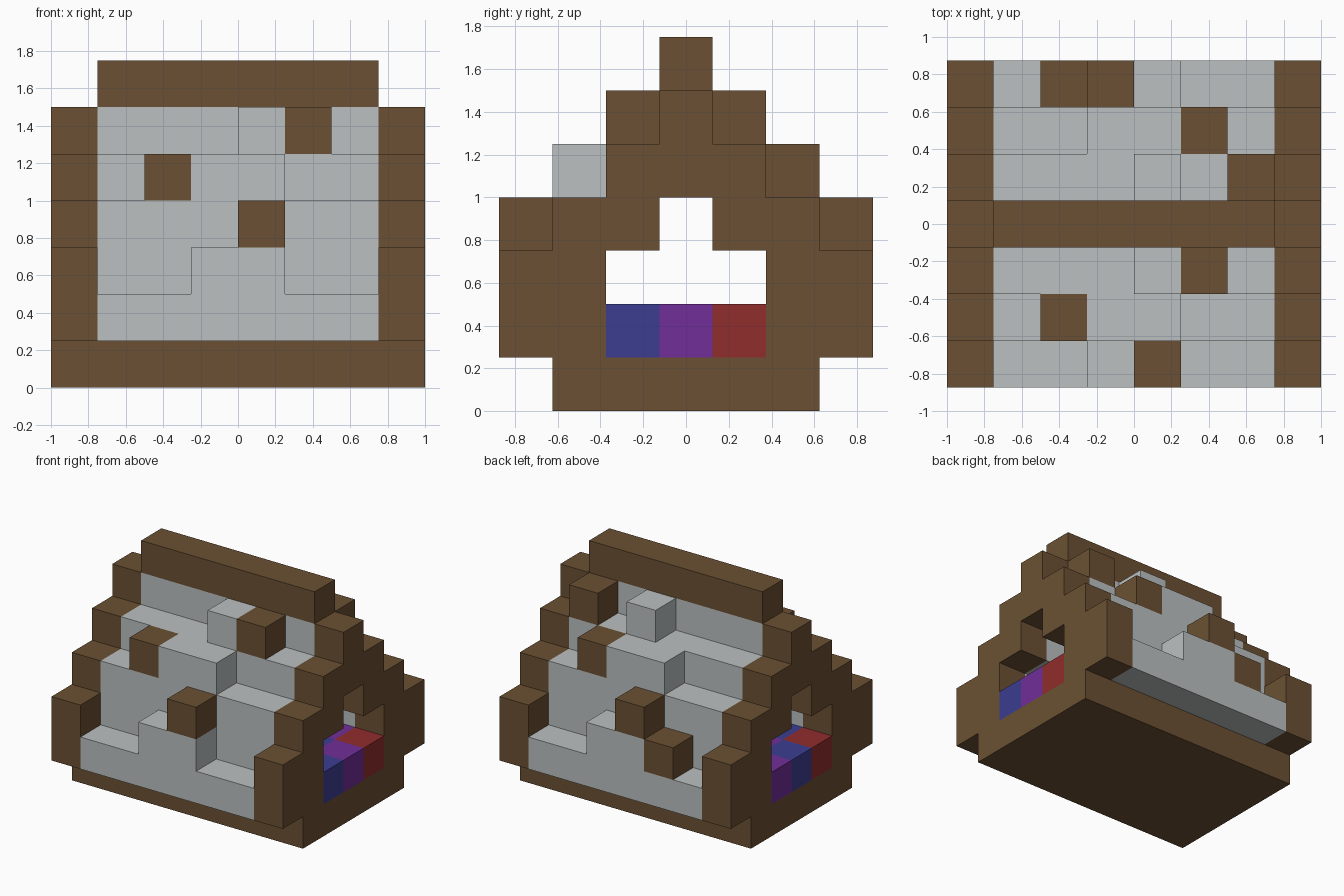
import bpy
import bmesh
from mathutils import Vector

cube = bpy.data.objects.get("Cube")
if cube:
    bpy.data.objects.remove(cube)

CELL = 0.25
ORIGIN = Vector((-1, -0.875, 0))
DEPTH = 7  # cells from front to back


def material(name, r, g, b):
    linear = [((c / 255 + 0.055) / 1.055) ** 2.4 for c in (r, g, b)] + [1]
    mat = bpy.data.materials.new(name)
    mat.use_nodes = True
    mat.diffuse_color = linear
    mat.node_tree.nodes["Principled BSDF"].inputs["Base Color"].default_value = linear
    return mat


BROWN = material("brown wood", 107, 80, 51)
GREY = material("light grey", 187, 192, 192)
BLUE = material("blue", 60, 61, 145)
PURPLE = material("purple", 113, 46, 152)
RED = material("red", 145, 45, 45)


def add_box(bm, box, mat_index=0):
    """Add a box given as cell ranges (x from, to, y from, to, z from, to)."""
    x0, x1, y0, y1, z0, z1 = box
    low = ORIGIN + Vector((x0, y0, z0)) * CELL
    size = Vector((x1 - x0, y1 - y0, z1 - z0)) * CELL
    verts = bmesh.ops.create_cube(bm, size=1)["verts"]
    for v in verts:
        v.co = low + Vector((a * (b + 0.5) for a, b in zip(size, v.co)))
    for face in {f for v in verts for f in v.link_faces}:
        face.material_index = mat_index


def finish(name, bm, mats):
    mesh = bpy.data.meshes.new(name)
    bm.to_mesh(mesh)
    bm.free()
    for mat in mats:
        mesh.materials.append(mat)
    bpy.context.collection.objects.link(bpy.data.objects.new(name, mesh))


def part(name, mat, boxes):
    bm = bmesh.new()
    for box in boxes:
        add_box(bm, box)
    finish(name, bm, [mat])


def both_slopes(boxes):
    """Repeat front boxes on the back slope."""
    back = [(a, b, DEPTH - d, DEPTH - c, e, f) for a, b, c, d, e, f in boxes]
    return boxes + back


def block(x, y, z):
    return (x, x + 1, y, y + 1, z, z + 1)


# Base slab and ridge beam
part("base", BROWN, [(0, 8, 1, 6, 0, 1)])
part("ridge_beam", BROWN, [(1, 7, 3, 4, 6, 7)])

# Stepped end walls with an arched opening
for name, x in (("right_end_wall", 0), ("left_end_wall", 7)):
    e = x + 1
    sides = both_slopes([(x, e, 0, 2, 1, 3), (x, e, 1, 3, 3, 4)])
    part(name, BROWN, sides + [(x, e, 2, 5, 4, 5), (x, e, 3, 4, 5, 6)])

# Stepped roof slopes and the core below the ridge
slopes = both_slopes([(1, 7, 0, 1, 1, 2), (1, 7, 1, 2, 1, 4), (1, 7, 2, 3, 3, 5)])
part("roof", GREY, slopes + [(1, 7, 3, 4, 4, 6)])

# Raised grey blocks on the steps
part("roof_bumps", GREY, both_slopes([(3, 5, 0, 1, 2, 3), (3, 5, 1, 2, 4, 5), block(4, 2, 5)]))

# Loose wooden blocks on the slopes
part("front_wood_blocks", BROWN, [block(4, 0, 3), block(2, 1, 4), block(5, 2, 5)])
part("back_wood_blocks", BROWN,
     [block(3, 6, 3), block(2, 6, 2), block(5, 5, 4), block(6, 4, 5)])

# Floor with diagonal colour bands
floor = bmesh.new()
for x in range(8):
    for y in range(2, 5):
        add_box(floor, block(x, y, 1), (x + y) % 3)
finish("floor_tiles", floor, [BLUE, PURPLE, RED])
